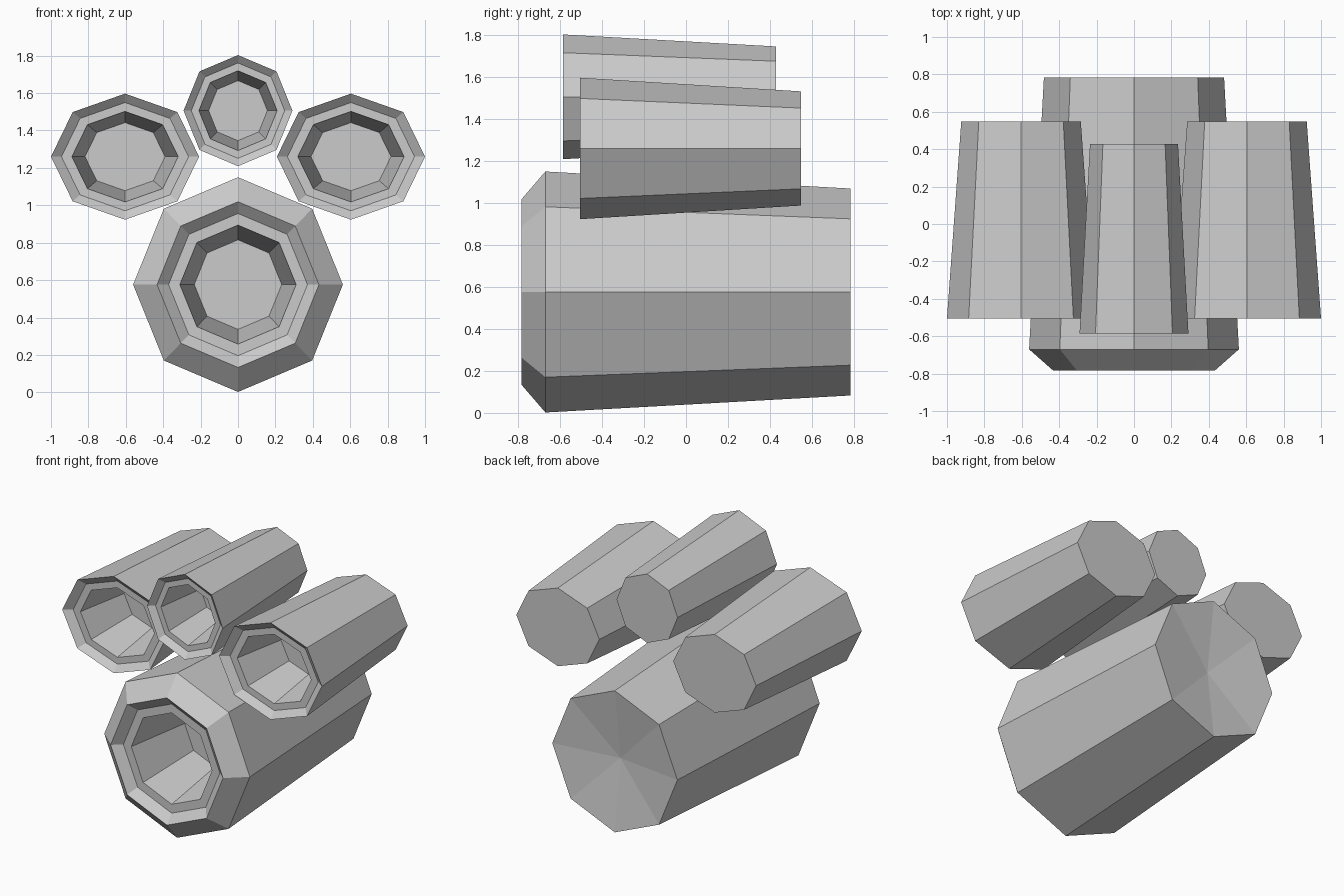
import bpy
from math import cos, sin, pi

if "Cube" in bpy.data.objects:
    bpy.data.objects.remove(bpy.data.objects["Cube"])

SIDES = 8


def lathe_y(name, cx, cz, squash, profile, back_apex=None):
    """Eight-sided turned part along y; profile = (y, z radius) from bore floor to back."""
    verts, faces = [], []
    for y, r in profile:
        for i in range(SIDES):
            a = 2 * pi * i / SIDES
            verts.append((cx + r * squash * cos(a), y, cz + r * sin(a)))
    for k in range(len(profile) - 1):
        for i in range(SIDES):
            j = (i + 1) % SIDES
            a, b = k * SIDES, (k + 1) * SIDES
            faces.append((a + i, a + j, b + j, b + i))
    # bore floor
    faces.append(tuple(reversed(range(SIDES))))
    # back end: dished fan or flat
    last = (len(profile) - 1) * SIDES
    if back_apex is None:
        faces.append(tuple(range(last, last + SIDES)))
    else:
        verts.append((cx, back_apex, cz))
        for i in range(SIDES):
            faces.append((last + i, last + (i + 1) % SIDES, len(verts) - 1))
    # floor must face the open front (-y)
    faces = [tuple(reversed(f)) for f in faces]
    mesh = bpy.data.meshes.new(name)
    mesh.from_pydata(verts, [], faces)
    mesh.update()
    if mesh.polygons[len(profile) * SIDES - SIDES].normal.y > 0:
        mesh.flip_normals()
    obj = bpy.data.objects.new(name, mesh)
    bpy.context.collection.objects.link(obj)
    return obj


def mouth(front, r, depth):
    """Bore and stepped lip, scaled to rim radius r."""
    return [(front + depth, 0.54 * r), (front + 0.12 * r, 0.718 * r),
            (front + 0.12 * r, 0.858 * r), (front, r)]


# large lower barrel with chamfered nose
lathe_y("main_barrel", 0, 0.576, 0.977,
        mouth(-0.783, 0.443, 0.53) + [(-0.67, 0.574), (0.783, 0.493)], back_apex=0.72)

# pair of side barrels
for side, label in ((-1, "left"), (1, "right")):
    lathe_y(label + "_barrel", side * 0.604, 1.26, 1.175,
            mouth(-0.505, 0.337, 0.42) + [(0.547, 0.272)])

# small top barrel
lathe_y("top_barrel", 0, 1.506, 0.98,
        mouth(-0.585, 0.297, 0.40) + [(0.428, 0.24)])
